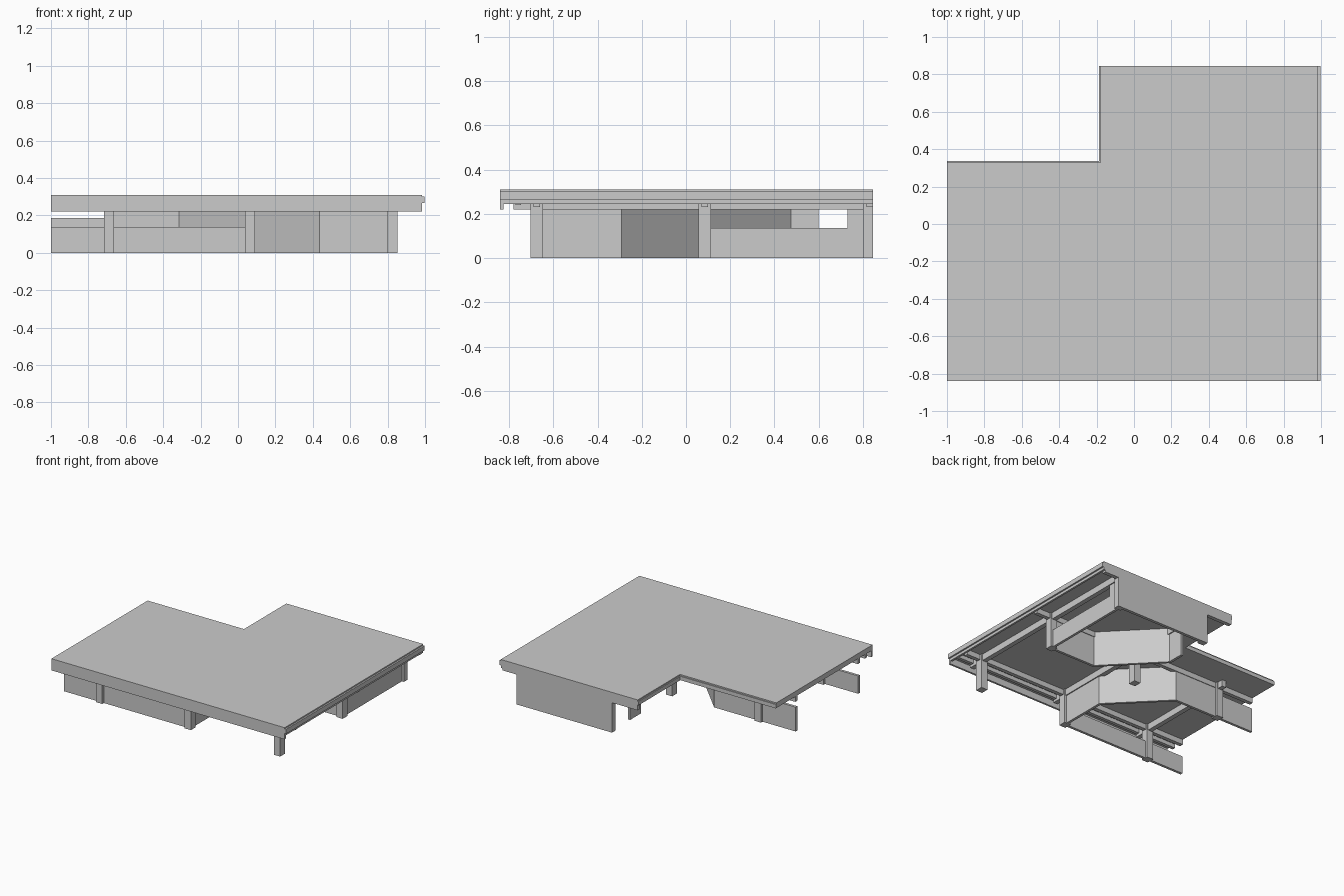
import bpy
import bmesh
from mathutils import Vector

cube = bpy.data.objects.get("Cube")
if cube:
    bpy.data.objects.remove(cube, do_unlink=True)

GREY = (0.6, 0.6, 0.6, 1)
grey = bpy.data.materials.new("plain grey")
grey.use_nodes = True
grey.diffuse_color = GREY
grey.node_tree.nodes["Principled BSDF"].inputs["Base Color"].default_value = GREY


def prism(name, outline, z0, z1):
    """Extrude a closed plan outline from z0 to z1."""
    bm = bmesh.new()
    face = bm.faces.new([bm.verts.new((x, y, z0)) for x, y in outline])
    top = bmesh.ops.extrude_face_region(bm, geom=[face])
    verts = [g for g in top["geom"] if isinstance(g, bmesh.types.BMVert)]
    bmesh.ops.translate(bm, verts=verts, vec=(0, 0, z1 - z0))
    bmesh.ops.recalc_face_normals(bm, faces=bm.faces)
    mesh = bpy.data.meshes.new(name)
    bm.to_mesh(mesh)
    bm.free()
    mesh.materials.append(grey)
    obj = bpy.data.objects.new(name, mesh)
    bpy.context.collection.objects.link(obj)
    return obj


def box(name, x0, x1, y0, y1, z0, z1):
    return prism(name, [(x0, y0), (x1, y0), (x1, y1), (x0, y1)], z0, z1)


def wall(name, path, z1, thick=0.02):
    """Thin wall of even thickness along a plan path, with mitred corners."""
    pts = [Vector(p) for p in path]
    left, right = [], []
    for i, p in enumerate(pts):
        dirs = []
        if i > 0:
            dirs.append((p - pts[i - 1]).normalized())
        if i < len(pts) - 1:
            dirs.append((pts[i + 1] - p).normalized())
        normals = [Vector((-d.y, d.x)) for d in dirs]
        mitre = sum(normals, Vector((0, 0))).normalized()
        offset = mitre * (thick / 2 / mitre.dot(normals[0]))
        left.append(p + offset)
        right.append(p - offset)
    return prism(name, left + right[::-1], 0, z1)


# Structural grid
XS = (-0.69, 0.065, 0.825)
YS = (-0.675, 0.085, 0.83)
BEAM = 0.22
SOFFIT = 0.27
TOP = 0.31

# Roof: L-shaped slab, edge boards and gutters
prism("roof_slab", [(-1, -0.83), (0.985, -0.83), (0.985, 0.845), (-0.18, 0.845),
                    (-0.18, 0.33), (-1, 0.33)], SOFFIT, TOP)
box("front_fascia", -1, 0.985, -0.84, -0.825, BEAM, TOP)
box("side_fascia", 0.97, 0.985, -0.825, 0.845, 0.245, SOFFIT)
box("back_fascia", -0.18, 0.97, 0.83, 0.845, 0.25, SOFFIT)
box("side_gutter", 0.985, 0.997, -0.84, 0.845, 0.265, 0.3)
box("notch_back_trim", -1, -0.18, 0.33, 0.337, SOFFIT, 0.3)
box("notch_side_trim", -0.187, -0.18, 0.33, 0.845, SOFFIT, 0.3)

# Posts at the grid crossings, none in the notch
for i, x in enumerate(XS):
    for j, y in enumerate(YS):
        if i == 0 and j == 2:
            continue
        box(f"post_{i}_{j}", x - 0.027, x + 0.027, y - 0.029, min(y + 0.029, 0.845), 0, SOFFIT)

# Beams along both directions
for j, y in enumerate(YS):
    x0 = -0.18 if j == 2 else -1
    box(f"cross_beam_{j}", x0, 0.97, y - 0.015, min(y + 0.015, 0.845), BEAM + 0.01, SOFFIT)
box("front_joist", -1, 0.97, -0.77, -0.745, 0.24, SOFFIT)
for i, x in enumerate(XS):
    y1 = 0.16 if i == 0 else 0.84
    box(f"long_beam_{i}", x - 0.018, x + 0.018, -0.78, y1, BEAM, SOFFIT)

# Full-height walls with a chamfered bend
wall("front_bay_wall", [(0.065, -0.675), (0.065, -0.295), (-0.31, 0.085), (-0.69, 0.085)], SOFFIT)
wall("back_bay_wall", [(0.825, 0.085), (0.44, 0.085), (0.065, 0.47), (0.065, 0.6)], SOFFIT)
box("back_wall", 0.04, 0.85, 0.822, 0.845, 0, 0.25)

# Low walls
wall("front_low_wall", [(-1, -0.675), (0.065, -0.675)], 0.137)
wall("side_low_wall", [(0.825, 0.085), (0.825, 0.83)], 0.135)
wall("back_low_wall", [(-1, 0.085), (-0.69, 0.085)], 0.187)
box("side_wall_return", 0.815, 0.835, 0.73, 0.83, 0.135, BEAM)
